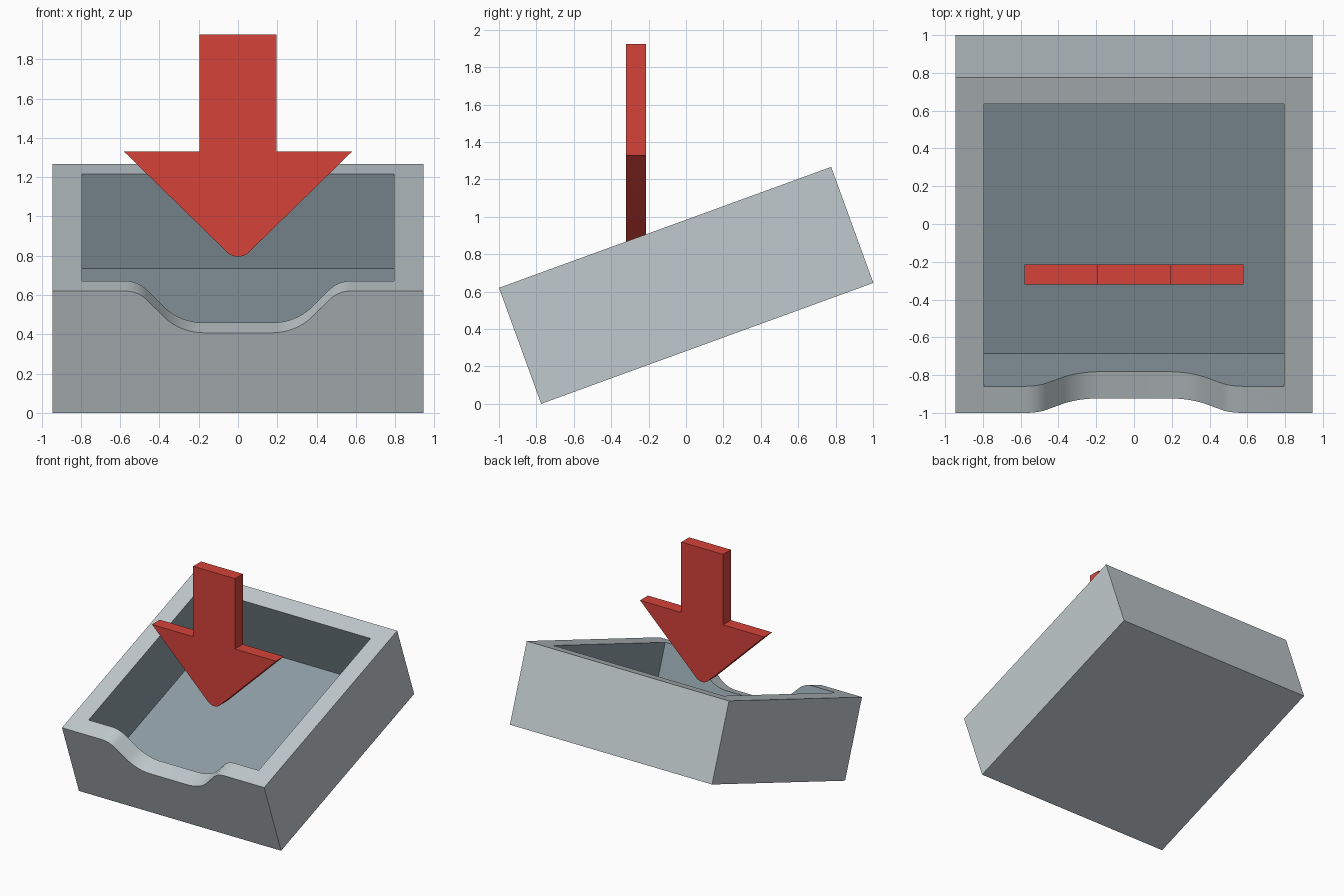
import bpy, bmesh, math
from mathutils import Matrix

if "Cube" in bpy.data.objects:
    bpy.data.objects.remove(bpy.data.objects["Cube"])

def material(name, rgb):
    m = bpy.data.materials.new(name)
    m.diffuse_color = (*rgb, 1)
    m.use_nodes = True
    m.node_tree.nodes["Principled BSDF"].inputs["Base Color"].default_value = m.diffuse_color
    return m

GREY = material("light grey", (0.53, 0.59, 0.61))
SLATE = material("slate blue grey", (0.27, 0.34, 0.38))
RED = material("arrow red", (0.66, 0.055, 0.042))

def finish(bm, name, mats):
    bmesh.ops.recalc_face_normals(bm, faces=bm.faces)
    me = bpy.data.meshes.new(name)
    bm.to_mesh(me)
    bm.free()
    ob = bpy.data.objects.new(name, me)
    bpy.context.collection.objects.link(ob)
    for m in mats:
        me.materials.append(m)
    bpy.ops.object.select_all(action='DESELECT')
    ob.select_set(True)
    bpy.context.view_layer.objects.active = ob
    bpy.ops.object.shade_smooth_by_angle(angle=math.radians(30))
    return ob

def arc(cx, cz, r, a0, a1, n=8):
    return [(cx + r * math.cos(math.radians(a0 + (a1 - a0) * i / n)),
             cz + r * math.sin(math.radians(a0 + (a1 - a0) * i / n))) for i in range(n + 1)]

# Bin: tilted open box with a scooped front wall
W, L, H, T = 0.945, 1.89, 0.66, 0.15
FLOOR, LOW = 0.15, 0.434
half = arc(0.175, LOW + 0.28, 0.28, -90, -45) + arc(0.574, H - 0.15, 0.15, 135, 90)
dip = [(-x, z) for x, z in reversed(half)] + half

bm = bmesh.new()

def shell(w, y0, y1, base, mat):
    """Front edge following the dip, plus walls and base; returns rim vertices."""
    v = lambda x, y, z: bm.verts.new((x, y, z))
    front = [v(x, y0, z) for x, z in [(-w, H)] + dip + [(w, H)]]
    back = [v(-w, y1, H), v(w, y1, H)]
    a, b, c, d = v(-w, y0, base), v(w, y0, base), v(w, y1, base), v(-w, y1, base)
    for f in (front + [b, a], [front[0], a, d, back[0]],
              [front[-1], back[1], c, b], [back[0], d, c, back[1]], [a, b, c, d]):
        bm.faces.new(f).material_index = mat
    return front, back

of, ob_ = shell(W, 0, L, 0, 0)
inf, inb = shell(W - T, T, L - T, FLOOR, 1)
for i in range(len(of) - 1):
    bm.faces.new((of[i], of[i + 1], inf[i + 1], inf[i]))
bm.faces.new((of[0], inf[0], inb[0], ob_[0]))
bm.faces.new((of[-1], ob_[1], inb[1], inf[-1]))
bm.faces.new((ob_[0], inb[0], inb[1], ob_[1]))
tilt = math.radians(20)
bm.transform(Matrix.Translation((0, -1 + H * math.sin(tilt), 0)) @ Matrix.Rotation(tilt, 4, 'X'))
finish(bm, "tilted_bin", [GREY, SLATE])

# Arrow: flat plate pointing down with a rounded tip
R, TIP = 0.08, 0.795
slope = math.degrees(math.atan2(0.568, 0.58))
right = arc(0, TIP + R, R, -90, -90 + slope, 6) + [(0.58, 1.33), (0.195, 1.33), (0.195, 1.925)]
outline = right + [(-x, z) for x, z in reversed(right[1:])]
bm = bmesh.new()
face = bm.faces.new([bm.verts.new((x, -0.32, z)) for x, z in outline])
ext = bmesh.ops.extrude_face_region(bm, geom=[face], use_keep_orig=True)
bmesh.ops.translate(bm, vec=(0, 0.105, 0),
                    verts=[g for g in ext["geom"] if isinstance(g, bmesh.types.BMVert)])
finish(bm, "down_arrow", [RED])
